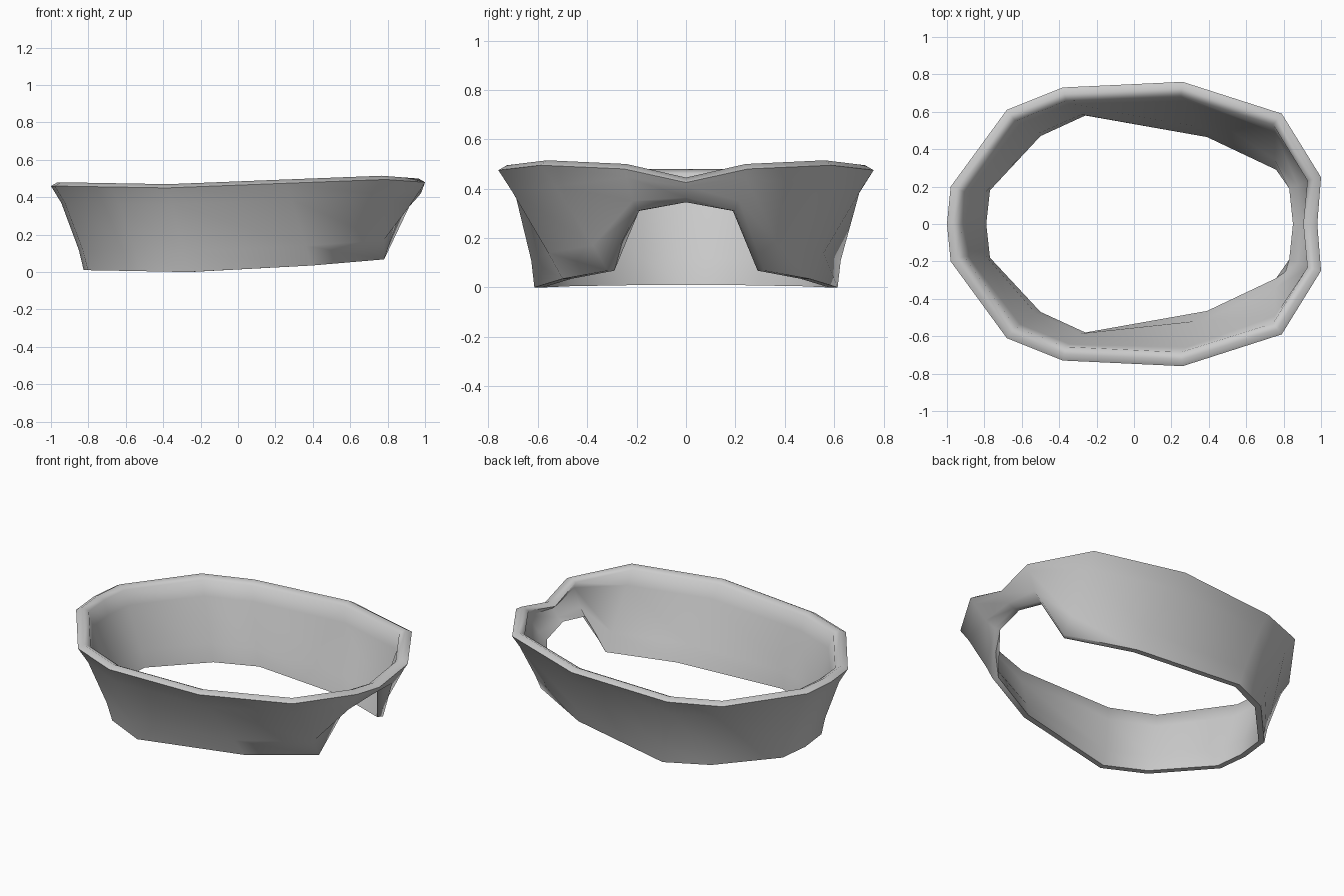
import bpy, bmesh
from mathutils import Vector as V

if "Cube" in bpy.data.objects:
    bpy.data.objects.remove(bpy.data.objects["Cube"])

# Half of the ring, back to front: top rim outline, bottom inner outline, wall bulge
half = [
    ((-1.00, 0.00, 0.48), (-0.79, 0.00, 0.010), -0.02),
    ((-0.98, 0.20, 0.48), (-0.77, 0.18, 0.010), -0.02),
    ((-0.68, 0.61, 0.475), (-0.50, 0.47, 0.005), -0.02),
    ((-0.38, 0.73, 0.47), (-0.26, 0.58, 0.000), -0.02),
    ((0.26, 0.76, 0.495), (0.39, 0.465, 0.035), -0.005),
    ((0.79, 0.59, 0.515), (0.76, 0.29, 0.068), -0.01),
    ((1.00, 0.25, 0.50), (0.83, 0.19, 0.310), 0.025),
    ((0.98, 0.00, 0.445), (0.85, 0.00, 0.345), 0.025),
]
flip = lambda p: (p[0], -p[1], p[2])
stations = half + [(flip(t), flip(b), k) for t, b, k in half[-2:0:-1]]
n = len(stations)


def section(i):
    """Closed wall cross-section with a rounded rim lip."""
    top, bottom, bulge = stations[i]
    top, bottom = V(top), V(bottom)
    prev, nxt = V(stations[i - 1][0]), V(stations[(i + 1) % n][0])
    d1, d2 = (top - prev).xy.normalized(), (nxt - top).xy.normalized()
    d = (d1 + d2).normalized()
    out = V((-d.y, d.x, 0))
    up = V((0, 0, 1))
    foot = bottom + out * 0.035
    edge = top - up * 0.02
    low = foot.lerp(edge, 0.24) + out * bulge * 0.8
    mid = foot.lerp(edge, 0.8) + out * bulge * (1 if bulge < 0 else 0.3)
    return [foot, low, mid, edge,
            top - out * 0.035,
            top - out * 0.075 - up * 0.02,
            mid - out * 0.045, low - out * 0.042, bottom]


# Flared oval band with a notch at one end
bm = bmesh.new()
rings = [[bm.verts.new(p) for p in section(i)] for i in range(n)]
for i in range(n):
    a, b = rings[i], rings[(i + 1) % n]
    for j in range(len(a)):
        k = (j + 1) % len(a)
        bm.faces.new((a[j], b[j], b[k], a[k]))
bmesh.ops.recalc_face_normals(bm, faces=bm.faces)
mesh = bpy.data.meshes.new("oval_band")
bm.to_mesh(mesh)
bm.free()
band = bpy.data.objects.new("oval_band", mesh)
bpy.context.collection.objects.link(band)
bpy.context.view_layer.objects.active = band
band.select_set(True)
bpy.ops.object.shade_smooth_by_angle(angle=1.05)
